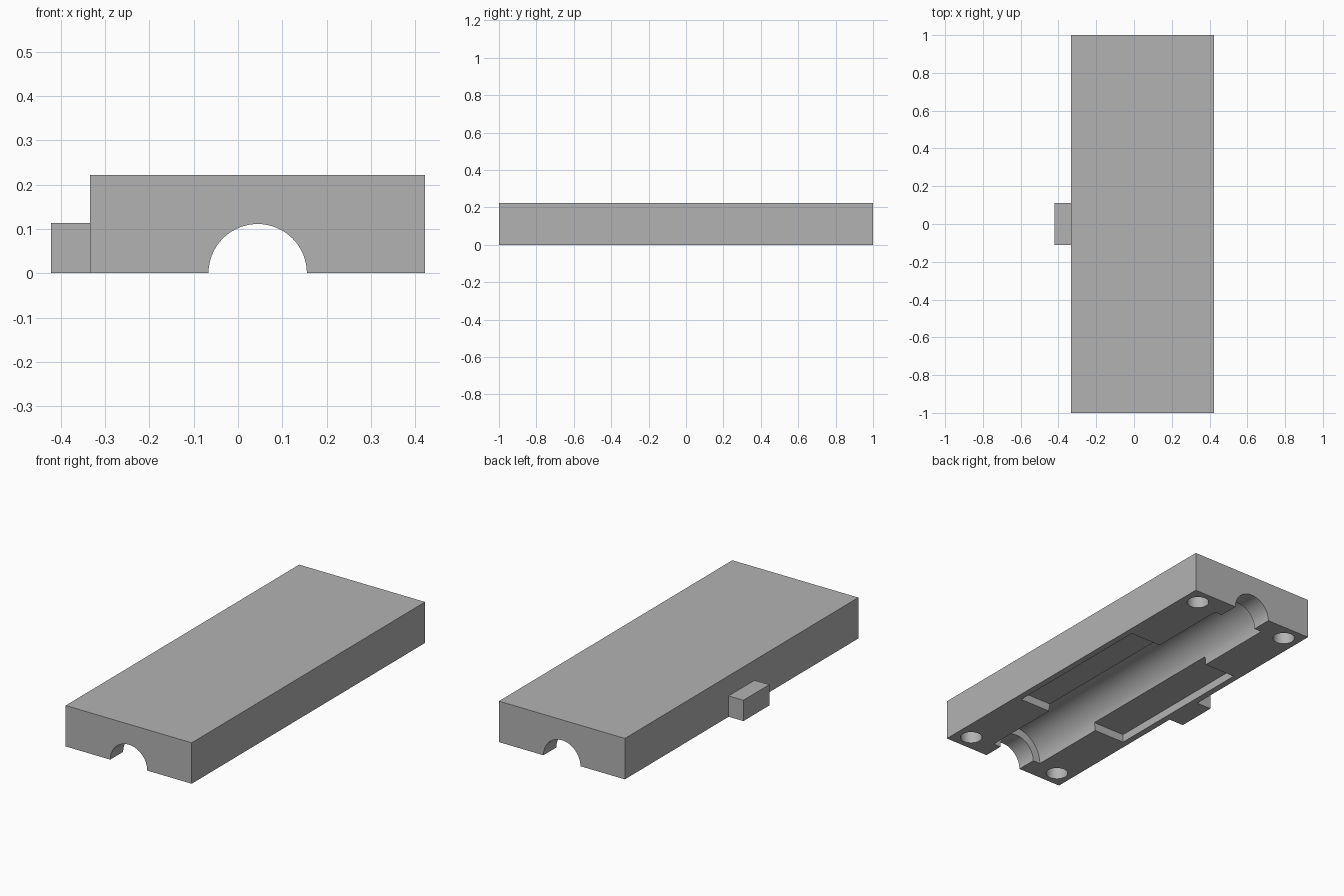
import bpy
import math

cube = bpy.data.objects.get("Cube")
if cube:
    bpy.data.objects.remove(cube, do_unlink=True)

MID = 0.0444      # x of the body's centre line
HEIGHT = 0.222

grey = bpy.data.materials.new("plain grey")
grey.use_nodes = True
grey.diffuse_color = (0.45, 0.45, 0.45, 1)
grey.node_tree.nodes["Principled BSDF"].inputs["Base Color"].default_value = grey.diffuse_color


def box(name, x, y, z):
    """Box from (min, max) pairs on each axis."""
    spans = (x, y, z)
    bpy.ops.mesh.primitive_cube_add(size=1, location=[(a + b) / 2 for a, b in spans])
    obj = bpy.context.object
    obj.name = name
    obj.scale = [b - a for a, b in spans]
    bpy.ops.object.transform_apply(location=False, rotation=False, scale=True)
    obj.data.materials.append(grey)
    return obj


def cylinder(name, radius, depth, location, along_y=False):
    bpy.ops.mesh.primitive_cylinder_add(vertices=64, radius=radius, depth=depth, location=location,
                                        rotation=(math.pi / 2 if along_y else 0, 0, 0))
    obj = bpy.context.object
    obj.name = name
    obj.data.materials.append(grey)
    return obj


def cut(target, cutter):
    cutter.hide_render = True
    mod = target.modifiers.new("cut", 'BOOLEAN')
    mod.operation = 'DIFFERENCE'
    mod.solver = 'EXACT'
    mod.object = cutter
    bpy.context.view_layer.objects.active = target
    bpy.ops.object.modifier_apply(modifier=mod.name)
    bpy.data.objects.remove(cutter, do_unlink=True)


# Main block
body = box("housing_body", (MID - 0.378, MID + 0.378), (-1, 1), (0, HEIGHT))

# Shallow pocket across the underside
cut(body, box("pocket_cutter", (MID - 0.343, MID + 0.343), (-0.444, 0.444), (-0.1, 0.0444)))

# Wide channel inside, narrower channel out through both ends
cut(body, cylinder("wide_channel_cutter", 0.1556, 1.778, (MID, 0, 0), True))
cut(body, cylinder("end_channel_cutter", 0.111, 2.2, (MID, 0, 0), True))

# Blind holes in the four corners
for sx in (-1, 1):
    for sy in (-1, 1):
        cut(body, cylinder("hole_cutter", 0.0556, 0.266, (MID + sx * 0.289, sy * 0.911, 0)))

bpy.ops.object.select_all(action='DESELECT')
body.select_set(True)
bpy.context.view_layer.objects.active = body
bpy.ops.object.shade_smooth_by_angle(angle=math.radians(30))

# Tab on the side
box("side_tab", (-0.422, MID - 0.378), (-0.111, 0.111), (0, 0.113))
